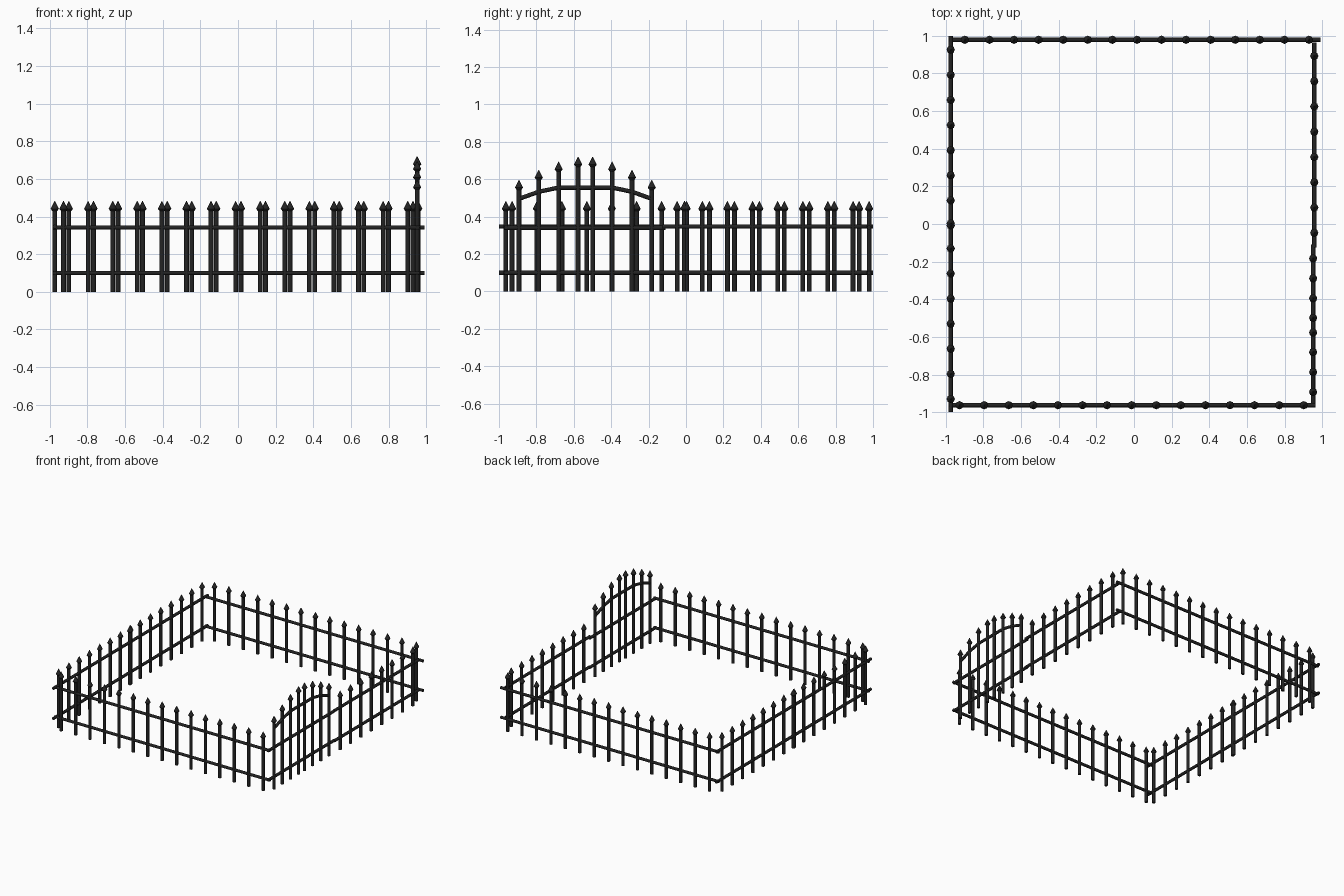
import bpy, bmesh, math
from mathutils import Vector, Matrix

if "Cube" in bpy.data.objects:
    bpy.data.objects.remove(bpy.data.objects["Cube"])

iron = bpy.data.materials.new("black_iron")
iron.diffuse_color = (0.017, 0.017, 0.017, 1)
iron.use_nodes = True
iron.node_tree.nodes["Principled BSDF"].inputs["Base Color"].default_value = iron.diffuse_color
R_PICKET, R_RAIL, R_TIP = 0.0125, 0.0115, 0.022


def finish(name, bm):
    me = bpy.data.meshes.new(name)
    bm.to_mesh(me)
    bm.free()
    me.materials.append(iron)
    ob = bpy.data.objects.new(name, me)
    bpy.context.collection.objects.link(ob)
    for o in bpy.context.selected_objects:
        o.select_set(False)
    ob.select_set(True)
    bpy.context.view_layer.objects.active = ob
    bpy.ops.object.shade_smooth_by_angle(angle=math.radians(50))


def rod(bm, a, b, r1, r2=None):
    """Capped cylinder or cone between two points."""
    a, b = Vector(a), Vector(b)
    d = b - a
    rot = Vector((0, 0, 1)).rotation_difference(d).to_matrix().to_4x4()
    bmesh.ops.create_cone(bm, cap_ends=True, segments=8, radius1=r1,
                          radius2=r1 if r2 is None else r2, depth=d.length,
                          matrix=Matrix.Translation((a + b) / 2) @ rot)


def pickets(name, spots):
    """Round bars with spear points; spots are (x, y, tip height)."""
    bm = bmesh.new()
    for x, y, top in spots:
        rod(bm, (x, y, 0), (x, y, top - 0.045), R_PICKET)
        rod(bm, (x, y, top - 0.054), (x, y, top - 0.042), R_PICKET, R_TIP)
        rod(bm, (x, y, top - 0.042), (x, y, top), R_TIP, 0.001)
    finish(name, bm)


def rails(name, p, q, heights):
    bm = bmesh.new()
    for z in heights:
        rod(bm, (*p, z), (*q, z), R_RAIL)
    finish(name, bm)


def spread(a, b, n):
    return [a + (b - a) * i / (n - 1) for i in range(n)]


TOP = 0.483
# front and back runs
for name, y, x0, x1, r0, r1 in (("front", -0.963, -0.927, 0.902, -0.985, 0.965),
                                ("back", 0.979, -0.899, 0.930, -0.985, 0.992)):
    pickets(name + "_pickets", [(x, y, TOP) for x in spread(x0, x1, 15)])
    rails(name + "_rails", (r0, y), (r1, y), (0.10, 0.342))

# left run: two panels meeting in the middle
pickets("left_pickets", [(-0.974, y, TOP) for y in
                         spread(-0.93, 0.003, 8) + spread(-0.008, 0.926, 8)])
rails("left_rails", (-0.974, -1), (-0.974, 1), (0.10, 0.347))

# right run
pickets("right_pickets", [(0.958, y, TOP) for y in spread(-0.047, 0.893, 8)])
rails("right_rails", (0.958, -0.125), (0.958, 0.965), (0.10, 0.347))

# arched gate
GX, GY = 0.952, -0.538
half = [(0.355, 0.597), (0.249, 0.65), (0.143, 0.695), (0.039, 0.72)]
pickets("gate_pickets", [(GX, GY + s * d, t) for s in (-1, 1) for d, t in half])
rails("gate_rails", (GX, -0.972), (GX, -0.11), (0.10, 0.340))
bm = bmesh.new()
arch = [(-0.355, 0.495), (-0.249, 0.533), (-0.143, 0.555),
        (0.143, 0.555), (0.249, 0.533), (0.355, 0.495)]
for (d0, z0), (d1, z1) in zip(arch, arch[1:]):
    rod(bm, (GX, GY + d0, z0), (GX, GY + d1, z1), R_RAIL)
finish("gate_arch", bm)
